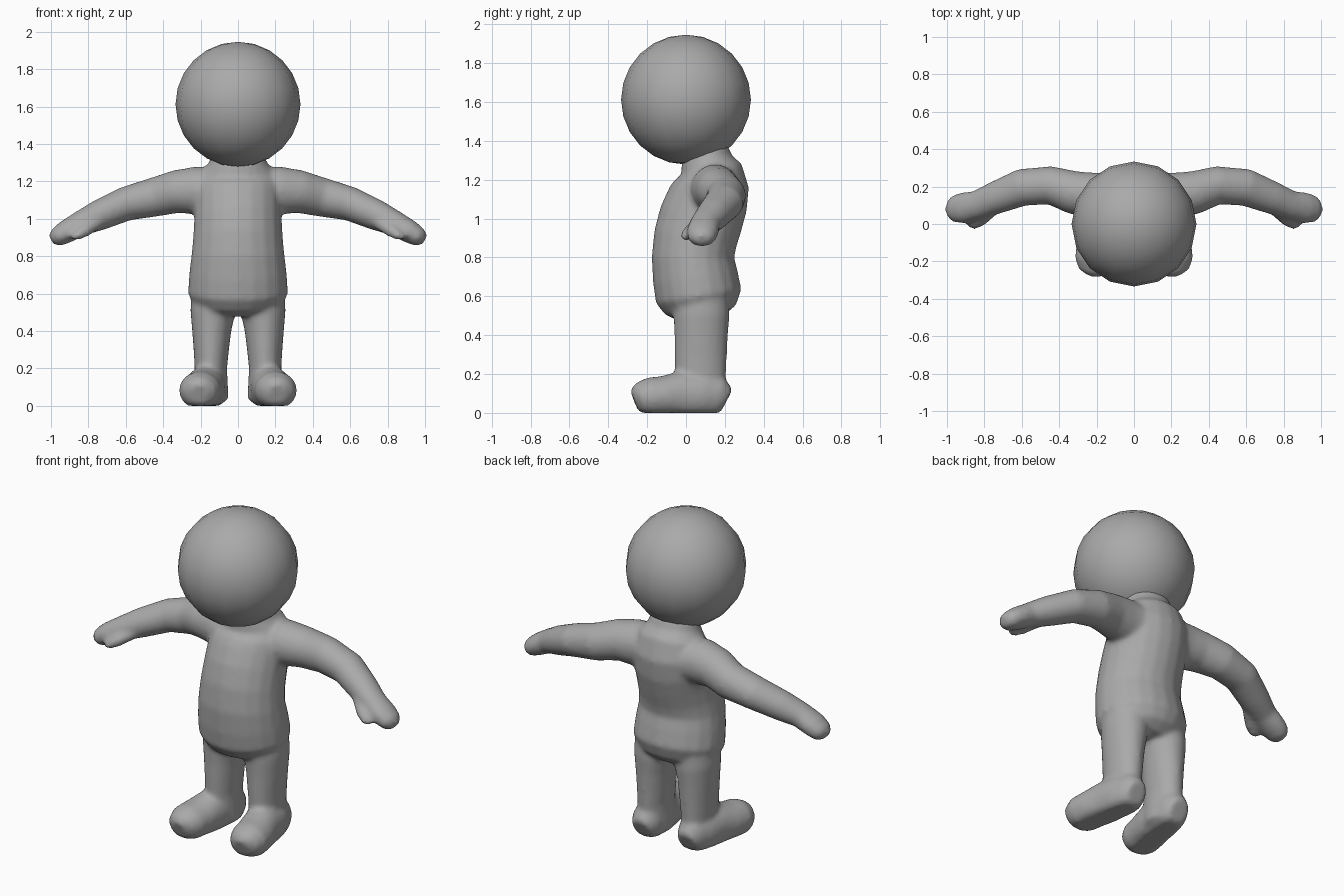
import bpy, bmesh, math
from mathutils import Vector

grey = bpy.data.materials.new("plain_grey")
grey.diffuse_color = (0.4, 0.4, 0.4, 1)


def tube(bm, sections, ref, side=1, n=20):
    """Loft ellipses (x, y, z, half width along ref, other half width) along a path."""
    pts = [Vector(s[:3]) for s in sections]
    rings = []
    for i, s in enumerate(sections):
        t = (pts[min(i + 1, len(pts) - 1)] - pts[max(i - 1, 0)]).normalized()
        u = (ref - t * ref.dot(t)).normalized()
        v = t.cross(u)
        ring = []
        for k in range(n):
            a = 2 * math.pi * k / n
            p = pts[i] + u * s[3] * math.cos(a) + v * s[4] * math.sin(a)
            ring.append(bm.verts.new((p.x * side, p.y, max(p.z, 0))))
        rings.append(ring)
    for a, b in zip(rings, rings[1:]):
        for k in range(n):
            j = (k + 1) % n
            bm.faces.new((a[k], a[j], b[j], b[k]))
    bm.faces.new(rings[0][::-1])
    bm.faces.new(rings[-1])


X, Y = Vector((1, 0, 0)), Vector((0, 1, 0))

# Torso: height, half width, front y, back y
torso = [(0.49, 0.17, -0.04, 0.20), (0.53, 0.23, -0.11, 0.26),
         (0.60, 0.268, -0.158, 0.288), (0.70, 0.262, -0.172, 0.268),
         (0.80, 0.25, -0.177, 0.248), (0.90, 0.24, -0.167, 0.265),
         (1.00, 0.235, -0.14, 0.295), (1.10, 0.235, -0.095, 0.322),
         (1.18, 0.23, -0.06, 0.325), (1.25, 0.20, -0.03, 0.29),
         (1.30, 0.155, -0.025, 0.24), (1.38, 0.13, 0.0, 0.215)]
leg = [(0.14, 0.07, 0.03, 0.09, 0.12), (0.145, 0.075, 0.20, 0.087, 0.132),
       (0.143, 0.076, 0.30, 0.095, 0.135), (0.141, 0.078, 0.40, 0.105, 0.138),
       (0.135, 0.08, 0.50, 0.12, 0.145), (0.13, 0.08, 0.60, 0.12, 0.14)]
foot = [(0.15, 0.208, 0.06, 0.06, 0.07), (0.15, 0.17, 0.08, 0.085, 0.11),
        (0.16, 0.08, 0.09, 0.105, 0.12), (0.175, -0.03, 0.09, 0.108, 0.125),
        (0.195, -0.12, 0.085, 0.113, 0.105), (0.205, -0.19, 0.08, 0.112, 0.102),
        (0.208, -0.24, 0.07, 0.09, 0.085), (0.21, -0.265, 0.06, 0.05, 0.06)]
arm = [(0.10, 0.15, 1.15, 0.13, 0.12), (0.22, 0.15, 1.15, 0.125, 0.13),
       (0.33, 0.17, 1.145, 0.115, 0.115), (0.45, 0.207, 1.115, 0.103, 0.105),
       (0.60, 0.195, 1.08, 0.10, 0.092), (0.74, 0.14, 1.02, 0.088, 0.083),
       (0.84, 0.10, 0.975, 0.078, 0.068), (0.92, 0.085, 0.93, 0.083, 0.062),
       (0.97, 0.08, 0.90, 0.07, 0.052), (0.998, 0.08, 0.885, 0.035, 0.028)]
thumb = [(0.75, 0.08, 0.98, 0.035, 0.035), (0.82, 0.02, 0.935, 0.035, 0.035),
         (0.86, -0.002, 0.91, 0.03, 0.028), (0.885, -0.005, 0.895, 0.015, 0.015)]

# Body: all limbs lofted together and fused into one soft skin
bm = bmesh.new()
tube(bm, [(0, (f + b) / 2, z, w, (b - f) / 2) for z, w, f, b in torso], X)
for side in (1, -1):
    tube(bm, leg, X, side)
    tube(bm, foot, X, side)
    tube(bm, arm, Y, side)
    tube(bm, thumb, Y, side, 10)
bmesh.ops.recalc_face_normals(bm, faces=bm.faces[:])
mesh = bpy.data.meshes.new("body")
bm.to_mesh(mesh)
bm.free()
body = bpy.data.objects.new("body", mesh)
bpy.context.collection.objects.link(body)
mesh.materials.append(grey)
fuse = body.modifiers.new("fuse", 'REMESH')
fuse.mode = 'VOXEL'
fuse.voxel_size = 0.014
fuse.use_smooth_shade = True
soften = body.modifiers.new("soften", 'SMOOTH')
soften.factor = 0.5
soften.iterations = 7

# Head: coarse smooth-shaded ball
bpy.ops.mesh.primitive_uv_sphere_add(segments=16, ring_count=12, radius=0.334,
                                     location=(0, 0, 1.612))
head = bpy.context.object
head.name = "head"
head.data.materials.append(grey)
bpy.ops.object.shade_smooth()
